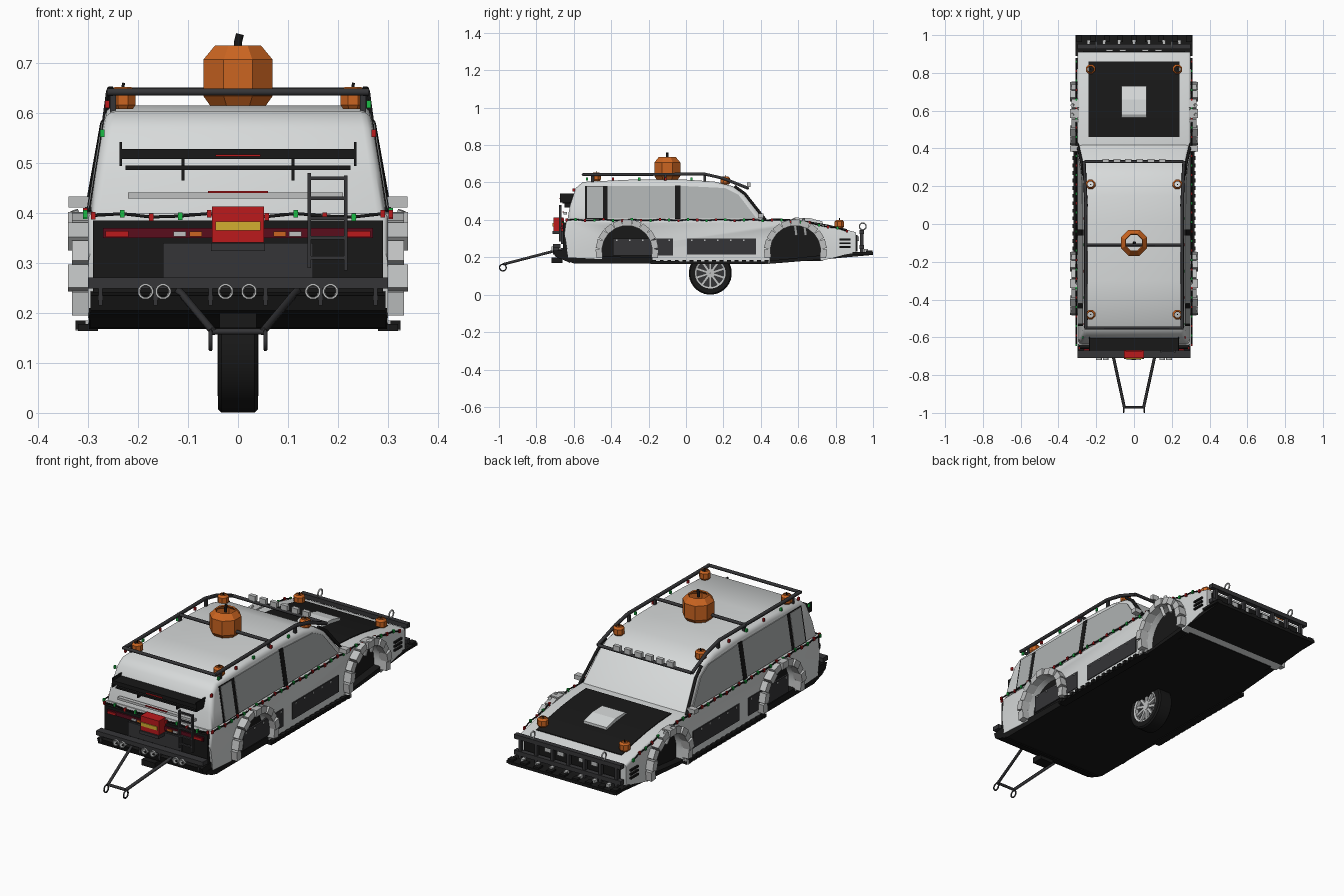
import bpy, bmesh, math
from mathutils import Vector, Matrix

cube = bpy.data.objects.get("Cube")
if cube:
    bpy.data.objects.remove(cube)

PALETTE = {
    "white_paint": (.68, .7, .7), "grey_glass": (.42, .44, .44), "light_metal": (.52, .53, .53),
    "black_trim": (.009, .009, .009), "dark_grey": (.035, .035, .038), "orange": (.6, .13, .015),
    "red": (.5, .01, .012), "dark_red": (.1, .004, .012), "yellow": (.65, .42, .03), "green": (.01, .5, .06)}
MATS = {}
for label, rgb in PALETTE.items():
    m = bpy.data.materials.new(label)
    m.use_nodes = True
    m.diffuse_color = (*rgb, 1)
    m.node_tree.nodes["Principled BSDF"].inputs["Base Color"].default_value = (*rgb, 1)
    MATS[label] = m


def finish(bm, name, mat, smooth=False, recalc=True):
    if recalc:
        bmesh.ops.recalc_face_normals(bm, faces=bm.faces)
    mesh = bpy.data.meshes.new(name)
    bm.to_mesh(mesh)
    bm.free()
    mesh.materials.append(MATS[mat])
    ob = bpy.data.objects.new(name, mesh)
    bpy.context.scene.collection.objects.link(ob)
    if smooth:
        bpy.ops.object.select_all(action='DESELECT')
        ob.select_set(True)
        bpy.context.view_layer.objects.active = ob
        bpy.ops.object.shade_smooth_by_angle(angle=math.radians(35))
    return ob


def boxes(name, mat, specs):
    """One object made of boxes, each given as (centre, size[, x-axis rotation])."""
    bm = bmesh.new()
    for centre, size, *rot in specs:
        turn = Matrix.Rotation(rot[0] if rot else 0, 4, 'X')
        bmesh.ops.create_cube(bm, size=1, matrix=Matrix.Translation(centre) @ turn @ Matrix.Diagonal((*size, 1)))
    return finish(bm, name, mat)


def both(specs):
    """Mirror box specs to the other side."""
    return [((s * c[0], *c[1:]), *rest) for s in (1, -1) for c, *rest in specs]


def cabin_half(z):
    return .298 - max(0, z - .4) * .16


def prism(name, mat, profile, left, right, bevel=0):
    """Side profile (y, z) spanned between two x positions, which may depend on z."""
    bm = bmesh.new()
    rings = [[bm.verts.new((f(z) if callable(f) else f, y, z)) for y, z in profile] for f in (left, right)]
    for ring in rings:
        bm.faces.new(ring)
    for i in range(len(profile)):
        j = i - 1
        bm.faces.new((rings[0][j], rings[0][i], rings[1][i], rings[1][j]))
    bmesh.ops.recalc_face_normals(bm, faces=bm.faces)
    if bevel:
        caps = [e for e in bm.edges if e.verts[0].co.x * e.verts[1].co.x > 0
                and (e.verts[0].co.z + e.verts[1].co.z) > .66]
        bmesh.ops.bevel(bm, geom=caps, offset=bevel, segments=3, profile=.5, affect='EDGES')
    return finish(bm, name, mat, bool(bevel))


def side_plates(name, mat, profile, lift):
    """Thin plates lying on both flanks of the car."""
    for s, side in ((1, "left_"), (-1, "right_")):
        prism(side + name, mat, profile, lambda z: s * (cabin_half(z) - .003), lambda z: s * (cabin_half(z) + lift))


def rect(y0, y1, z0, z1):
    return [(y0, z0), (y1, z0), (y1, z1), (y0, z1)]


def lathe(name, mat, profile, centre, axis='Z', steps=8, smooth=False, closed=False):
    """Revolve (radius, height) pairs round an axis."""
    bm = bmesh.new()
    turn = Matrix.Rotation(math.pi / 2, 4, 'Y') if axis == 'X' else Matrix()
    if axis == 'Y':
        turn = Matrix.Rotation(math.pi / 2, 4, 'X')
    rings = []
    for r, h in profile:
        angles = [math.tau * (k + .5) / steps for k in range(steps)]
        rings.append([bm.verts.new(Vector(centre) + turn @ Vector((r * math.cos(a), r * math.sin(a), h)))
                      for a in angles])
    pairs = list(zip(rings, rings[1:])) + ([(rings[-1], rings[0])] if closed else [])
    for low, high in pairs:
        for k in range(steps):
            bm.faces.new((low[k - 1], low[k], high[k], high[k - 1]))
    return finish(bm, name, mat, smooth)


def tube(name, mat, points, r, cyclic=False, sides=1):
    cu = bpy.data.curves.new(name, 'CURVE')
    cu.dimensions, cu.bevel_depth, cu.bevel_resolution, cu.use_fill_caps = '3D', r, sides, True
    sp = cu.splines.new('POLY')
    sp.points.add(len(points) - 1)
    for p, co in zip(sp.points, points):
        p.co = (*co, 1)
    sp.use_cyclic_u = cyclic
    tmp = bpy.data.objects.new(name + "_path", cu)
    bpy.context.scene.collection.objects.link(tmp)
    mesh = bpy.data.meshes.new_from_object(tmp.evaluated_get(bpy.context.evaluated_depsgraph_get()))
    bpy.data.objects.remove(tmp)
    mesh.materials.clear()
    mesh.materials.append(MATS[mat])
    ob = bpy.data.objects.new(name, mesh)
    bpy.context.scene.collection.objects.link(ob)


def hood_z(y):
    return .405 - .3 * max(0, y - .42) ** 2


def arc(cy, cz, r, n=12):
    return [(cy - r * math.cos(math.pi * k / n), cz + r * math.sin(math.pi * k / n)) for k in range(n + 1)]


# Lower body with wheel arches
FRONT, REAR, ARCH_Z, ARCH_R = .585, -.315, .235, .135
hood_ys = [.46 + .1 * k for k in range(5)]
outline = [(-.64, .4), (-.65, .33), (-.63, .2), (REAR - ARCH_R, .19)] + arc(REAR, ARCH_Z, ARCH_R)
outline += [(REAR + ARCH_R, .18), (FRONT - ARCH_R, .175)] + arc(FRONT, ARCH_Z, ARCH_R)
outline += [(FRONT + ARCH_R, .18), (.85, .215), (.91, .225), (.91, hood_z(.91))]
outline += [(y, hood_z(y)) for y in reversed(hood_ys)] + [(.42, .405)]
prism("lower_body", "white_paint", outline, -.3, .3, .012)
boxes("wheel_well_core", "black_trim", [((0, y, .275), (.52, .29, .19)) for y in (FRONT, REAR)])

# Cabin with roof
cabin = [(-.635, .395), (-.62, .48), (-.59, .57), (-.55, .603), (-.3, .615), (0, .615), (.15, .605),
         (.25, .58), (.31, .54), (.425, .395)]
prism("cabin", "white_paint", cabin, lambda z: -cabin_half(z), cabin_half, .02)

# Side windows and posts
side_plates("window_surround", "black_trim", rect(-.54, -.42, .405, .582), .002)
side_plates("quarter_window", "grey_glass", rect(-.53, -.445, .41, .578), .004)
side_plates("rear_door_window", "grey_glass", rect(-.42, -.06, .41, .582), .004)
side_plates("front_door_window", "grey_glass", [(-.03, .41), (.375, .41), (.28, .535), (.21, .57), (-.03, .582)], .004)
side_plates("door_post", "black_trim", rect(-.06, -.03, .405, .585), .006)

# Flank armour, vents and skirts
side_plates("rear_panel", "dark_grey", rect(-.39, -.07, .21, .3), .006)
side_plates("door_panel", "dark_grey", rect(.005, .375, .215, .3), .006)
boxes("panel_bolts", "light_metal", both([((.306, y0 + .07 * k, .29), (.006, .008, .008))
                                          for y0 in (-.37, .03) for k in range(5)]))
boxes("fender_vents", "black_trim", both([((.302, .85, .255 + .02 * k), (.014, .06, .009)) for k in range(3)]))
boxes("side_skirts", "black_trim", both([((.3, .13, .171), (.04, .64, .014))]))
boxes("skirt_teeth", "black_trim", both([((.315, -.17 + .04 * k, .176), (.02, .02, .018)) for k in range(16)]))

# Segmented arch flares
flare = []
for cy in (FRONT, REAR):
    for k in range(11):
        a = math.pi * (k - .3) / 9.4
        bulge = .04 + .008 * (k % 2)
        flare.append(((.292 + bulge / 2, cy + .15 * math.cos(a), ARCH_Z + .15 * math.sin(a)), (bulge, .034, .047), a))
boxes("arch_flares", "light_metal", both(flare))
boxes("flare_feet", "light_metal", both([((.31, cy + d, .175), (.03, .025, .02)) for cy in (FRONT,) for d in (-.15,)]))

# Underside
prism("underbody", "black_trim", [(-.68, .195), (-.6, .168), (.48, .168), (.75, .19), (1, .213), (1, .225),
                                  (.9, .23), (.48, .185), (-.68, .21)], -.298, .298)

# Centre wheel
HUB = (0, .13, .115)
lathe("tyre", "black_trim", [(.08, -.04), (.108, -.04), (.115, -.033), (.115, .033), (.108, .04), (.08, .04)],
      HUB, 'X', 32, True, True)
lathe("rim", "light_metal", [(.072, -.038), (.082, -.041), (.082, .041), (.072, .038)], HUB, 'X', 32, True, True)
lathe("wheel_disc", "dark_grey", [(.001, -.02), (.074, -.02), (.074, .02), (.001, .02)], HUB, 'X', 24)
spokes = [((0, .13 + .042 * math.sin(a), .115 - .042 * math.cos(a)), (.066, .014, .066), a)
          for a in [math.tau * k / 10 for k in range(10)]]
boxes("spokes", "light_metal", spokes)
lathe("hub", "light_metal", [(.001, -.036), (.02, -.036), (.02, .036), (.001, .036)], HUB, 'X', 16)

# Roof rack and windscreen pillars
for s, side in ((1, "left"), (-1, "right")):
    tube(side + "_rack_rail", "dark_grey", [(s * x, y, z) for x, y, z in
         ((.255, -.55, .642), (.255, .1, .645), (.258, .2, .622), (.265, .33, .57))], .009)
    tube(side + "_pillar", "black_trim", [(s * x, y, z) for x, y, z in
         ((.268, .26, .58), (.275, .315, .54), (.3, .425, .4))], .008)
    # Fender pipes, mirrors, tow arms and rings
    for y in (.59, .64):
        tube(side + "_fender_pipe", "light_metal", [(s * .3, y, .32), (s * .328, y - .012, .405)], .009, sides=2)
    tube(side + "_tow_arm", "dark_grey", [(s * .125, -.62, .25), (s * .11, -.7, .235), (s * .05, -.975, .163)], .008)
    for place, (x, y, z) in (("tow", (.055, -.979, .145)), ("nose", (.2, .945, .365))):
        tube(side + "_" + place + "_ring", "dark_grey" if place == "tow" else "light_metal",
             [(s * x, y + .018 * math.cos(a), z + .018 * math.sin(a))
              for a in [math.tau * k / 16 for k in range(16)]], .004, True)
boxes("mirrors", "light_metal", both([((.318, .4, .422), (.042, .03, .022))]))
tube("tow_crossbar", "dark_grey", [(-.05, -.97, .163), (.05, -.97, .163)], .007)
for y, z in ((-.55, .642), (-.11, .644), (.33, .57)):
    tube("rack_crossbar", "dark_grey", [(-.262, y, z), (.262, y, z)], .008)
boxes("rack_feet", "dark_grey", both([((.25, y, .62), (.012, .014, .04)) for y in (-.5, -.11, .1)]))
boxes("roof_lamps", "light_metal", [((-.15 + .06 * k, .335, .588), (.036, .02, .026)) for k in range(6)])


# Pumpkins, open at the top with a stem
def pumpkin(name, x, y, z, k):
    shell = [(.058, 0), (.075, .022), (.075, .095), (.05, .123), (.045, .118)]
    lathe(name, "orange", [(r * k, h * k) for r, h in shell], (x, y, z))
    tube(name + "_stem", "black_trim", [(x, y, z + .11 * k), (x, y, z + .13 * k), (x + .004 * k, y, z + .146 * k)], .008 * k)


pumpkin("big_pumpkin", 0, -.1, .612, 1)
for x in (.23, -.23):
    for y, z in ((-.48, .608), (.21, .588), (.82, .356)):
        pumpkin("small_pumpkin", x, y, z, .36)

# Hood panel and scoop
top = [(y, hood_z(y) + .004) for y in hood_ys]
prism("hood_panel", "black_trim", top + [(y, z - .008) for y, z in reversed(top)], -.24, .24)
prism("hood_scoop", "white_paint", [(.55, .395), (.58, .412), (.66, .41), (.73, .392), (.73, .36), (.55, .38)], -.065, .065)

# Nose: grille, push bar, splitter
boxes("grille", "black_trim", [((0, .912, .275), (.54, .008, .09))])
boxes("nose_lamps", "light_metal", both([((x, .918, .3), (.035, .012, .024)) for x in (.06, .13)]))
boxes("push_bar", "dark_grey", [((0, .94, z), (.6, .025, .022)) for z in (.255, .335)]
      + [((-.27 + .09 * k, .94, .28), (.014, .018, .11)) for k in range(7)])
boxes("splitter", "black_trim", [((0, .945, .222), (.62, .11, .012))]
      + [((-.29 + .0725 * k, .98, .23), (.03, .034, .014)) for k in range(9)])
boxes("splitter_bolts", "light_metal", [((-.24 + .08 * k, .962, .236), (.016, .022, .014)) for k in range(7)])

# Tail: panel, lights, bumper, diffuser
boxes("tail_panel", "black_trim", [((0, -.648, .305), (.58, .02, .16))])
boxes("tailgate_plate", "dark_grey", [((0, -.662, .305), (.3, .012, .07))])
boxes("light_strip", "dark_red", [((0, -.66, .36), (.54, .01, .02))])
boxes("tail_lamps", "red", both([((.242, -.666, .358), (.046, .008, .012))]))
boxes("reverse_lamps", "light_metal", [((x, -.666, .358), (.025, .008, .01)) for x in (-.117, .115)])
boxes("indicators", "orange", [((x, -.666, .358), (.025, .008, .01)) for x in (-.085, .084)])
boxes("rear_bumper", "dark_grey", [((0, -.69, .26), (.6, .04, .022))]
      + [((-.275 + .11 * k, -.695, .24), (.008, .03, .05)) for k in range(6)])
prism("diffuser", "black_trim", [(-.62, .17), (-.7, .205), (-.71, .235), (-.62, .245)], -.295, .295)
boxes("hitch_block", "black_trim", [((0, -.69, .185), (.075, .06, .03))])
for x in (-.185, -.15, -.025, .022, .15, .185):
    lathe("exhaust_tip", "light_metal", [(.013, -.02), (.016, .02), (.012, .02), (.01, -.02)], (x, -.7, .243), 'Y', 12)

# Tail: fuel box, wings, ladder
boxes("fuel_box", "red", [((0, -.682, .377), (.104, .055, .072))])
boxes("fuel_box_band", "yellow", [((0, -.711, .374), (.09, .006, .018))])
boxes("fuel_box_base", "dark_grey", [((0, -.685, .332), (.108, .06, .016))])
boxes("rear_wing", "black_trim", [((0, -.635, .518), (.47, .07, .02)), ((0, -.64, .491), (.45, .04, .009))]
      + both([((.235, -.635, .518), (.005, .075, .048)), ((.11, -.63, .49), (.006, .04, .05))]))
boxes("tail_rail", "light_metal", [((-.005, -.645, .435), (.43, .02, .012))])
boxes("red_strips", "red", [((0, -.657, .442), (.12, .008, .004)), ((0, -.672, .515), (.09, .006, .004))])
boxes("ladder", "dark_grey", [((x, -.672, z), (.007, .014, .19)) for x, z in ((.143, .385), (.216, .38))]
      + [((.18, -.672, z), (.076, .01, .007)) for z in (.31, .35, .39, .43, .47)])

# Fairy lights along belt line, hood edges and tail
left_run = [(.306, -.64 + .05 * k, hood_z(-.64 + .05 * k) - .006 + .004 * math.sin(2 * k)) for k in range(31)]
tail_run = [(-.29 + .058 * k, -.657, .395 + .004 * math.sin(2 * k)) for k in range(11)]
runs = [left_run, [(-x, y, z) for x, y, z in left_run], tail_run]
for run in runs:
    tube("light_wire", "black_trim", run, .0035)
rack_bulbs = [(s * .262, -.53 + .14 * k, .618) for s in (1, -1) for k in range(5)]
rack_bulbs += [(s * .272, -.6, .56) for s in (-1, 1)]
bulbs = sum(runs, []) + rack_bulbs
for colour, start in (("red", 0), ("green", 1)):
    boxes(colour + "_bulbs", colour, [((x, y, z), (.009, .011, .015)) for x, y, z in bulbs[start::2]])
